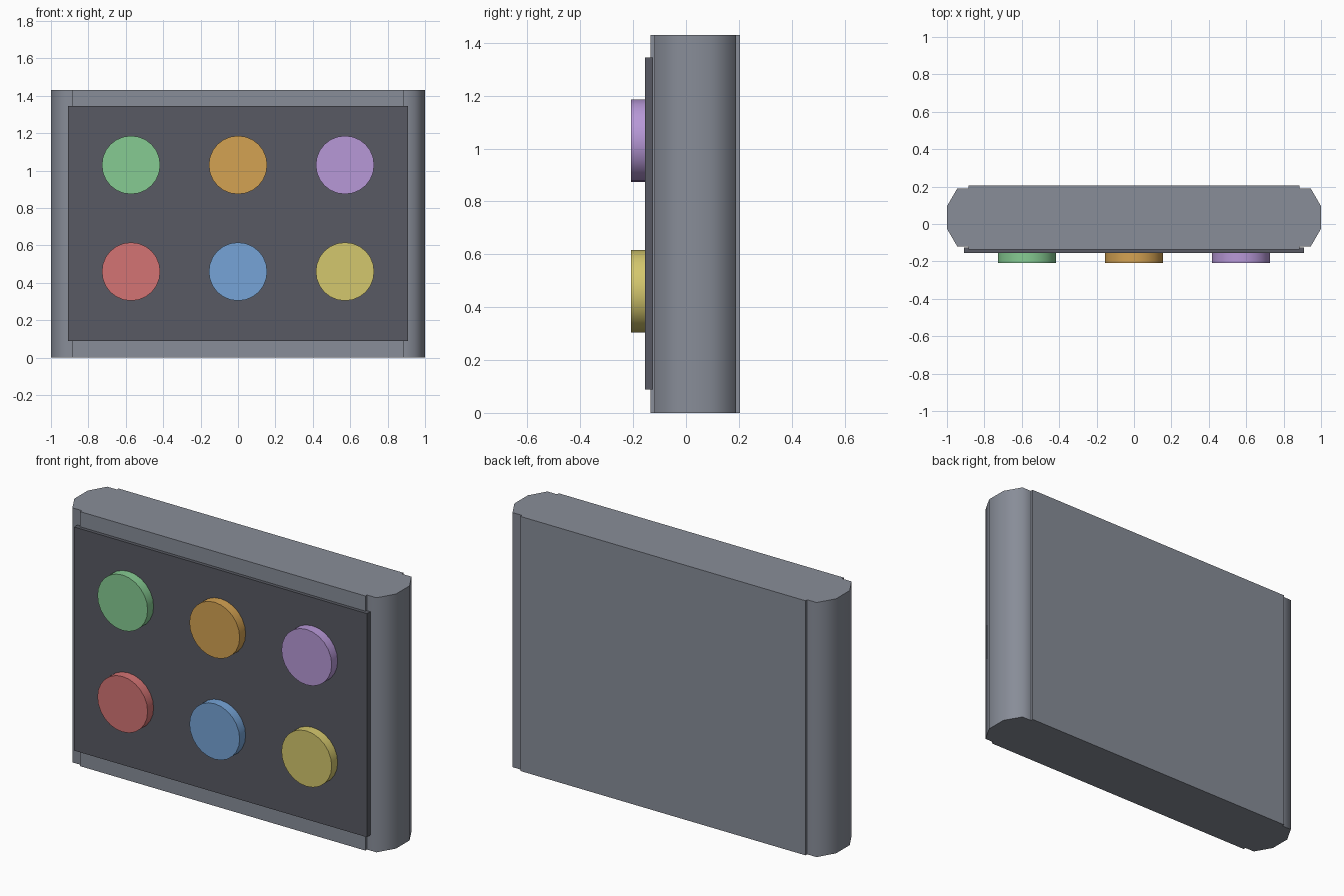
import bpy
import bmesh
from math import radians
from mathutils import Matrix

cube = bpy.data.objects.get("Cube")
if cube:
    bpy.data.objects.remove(cube, do_unlink=True)


def material(name, r, g, b):
    """Flat material from 0-255 display values, converted to linear."""
    color = [((c / 255 + 0.055) / 1.055) ** 2.4 for c in (r, g, b)] + [1.0]
    mat = bpy.data.materials.new(name)
    mat.use_nodes = True
    mat.diffuse_color = color
    mat.node_tree.nodes["Principled BSDF"].inputs["Base Color"].default_value = color
    return mat


def finish(name, bm, mat, angle=None):
    bmesh.ops.recalc_face_normals(bm, faces=bm.faces)
    mesh = bpy.data.meshes.new(name)
    bm.to_mesh(mesh)
    bm.free()
    mesh.materials.append(mat)
    obj = bpy.data.objects.new(name, mesh)
    bpy.context.collection.objects.link(obj)
    if angle:
        bpy.ops.object.select_all(action='DESELECT')
        obj.select_set(True)
        bpy.context.view_layer.objects.active = obj
        bpy.ops.object.shade_smooth_by_angle(angle=radians(angle))
    return obj


# Casing: stepped slab with rounded ends, extruded upwards
HEIGHT, MID_Y = 1.43, 0.035
quarter = [(1.0, 0.06), (0.945, 0.155), (0.886, 0.155), (0.886, 0.17)]
half = quarter + [(-x, y) for x, y in reversed(quarter)]
outline = half + [(-x, -y) for x, y in half]
bm = bmesh.new()
base = bm.faces.new([bm.verts.new((x, y + MID_Y, 0)) for x, y in outline])
top = bmesh.ops.extrude_face_region(bm, geom=[base])["geom"]
bmesh.ops.translate(bm, vec=(0, 0, HEIGHT),
                    verts=[v for v in top if isinstance(v, bmesh.types.BMVert)])
finish("casing", bm, material("casing grey", 136, 141, 152), 65)

# Front panel
bm = bmesh.new()
bmesh.ops.create_cube(bm, size=1, matrix=Matrix.Translation((0, -0.14, 0.717))
                      @ Matrix.Diagonal((1.82, 0.03, 1.256, 1)))
finish("front_panel", bm, material("panel dark grey", 88, 90, 99))

# Round buttons in two rows of three
rows = {
    0.46: [("red", 212, 116, 116), ("blue", 118, 164, 215), ("yellow", 212, 199, 109)],
    1.03: [("green", 134, 203, 146), ("orange", 212, 162, 82), ("purple", 183, 152, 215)],
}
for z, colors in rows.items():
    for x, (color, r, g, b) in zip((-0.572, 0, 0.572), colors):
        bm = bmesh.new()
        bmesh.ops.create_cone(bm, cap_ends=True, segments=24, radius1=0.156,
                              radius2=0.156, depth=0.06,
                              matrix=Matrix.Translation((x, -0.178, z))
                              @ Matrix.Rotation(radians(90), 4, 'X'))
        finish(color + "_button", bm, material("button " + color, r, g, b), 40)
